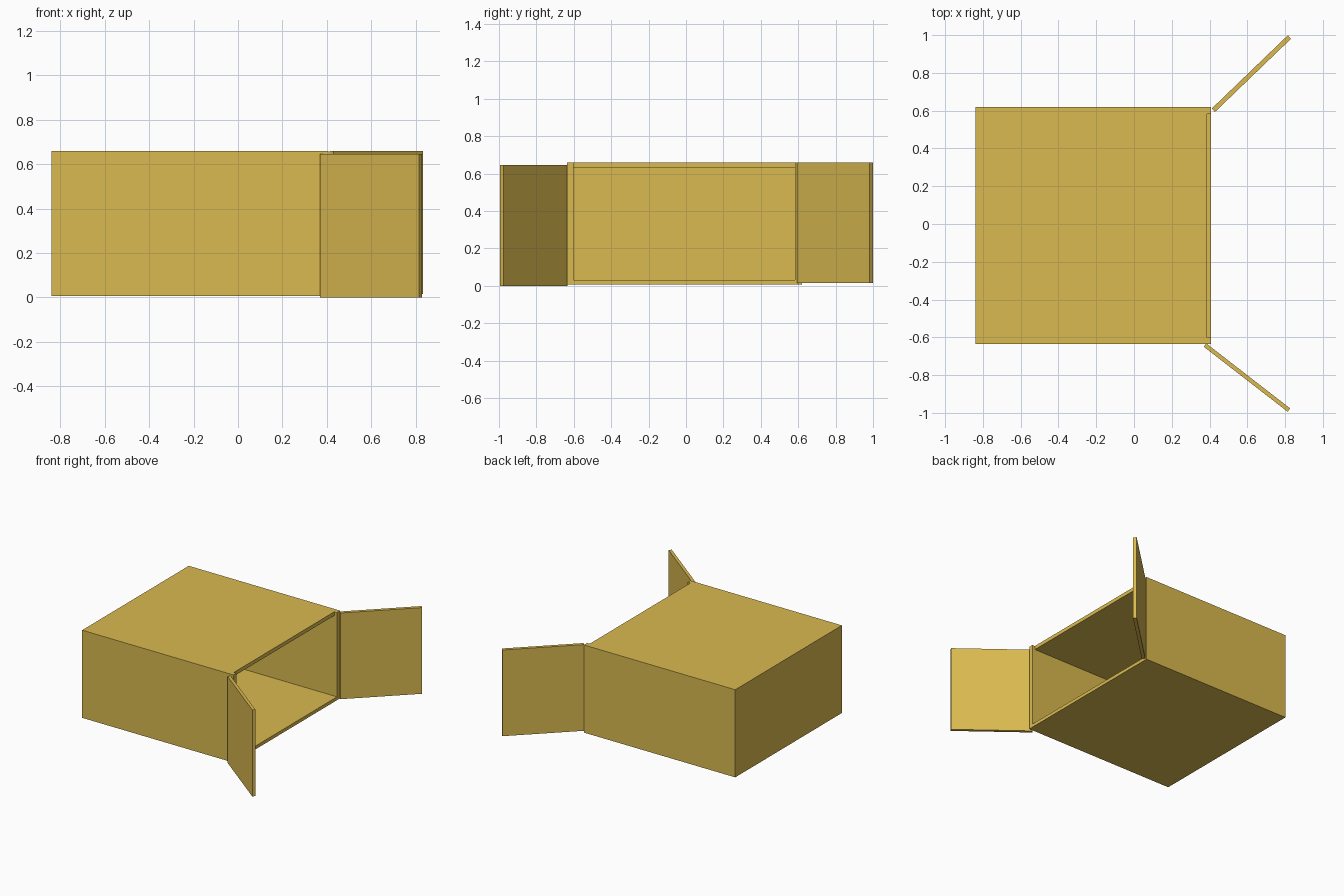
import bpy
import math
from mathutils import Vector

cube = bpy.data.objects.get("Cube")
if cube:
    bpy.data.objects.remove(cube, do_unlink=True)

COLOR = (0.70, 0.49, 0.08, 1.0)
mat = bpy.data.materials.new("ochre_yellow")
mat.use_nodes = True
mat.diffuse_color = COLOR
mat.node_tree.nodes["Principled BSDF"].inputs["Base Color"].default_value = COLOR


def panel(name, center, size, angle=0.0):
    """A flat board, turned about z."""
    bpy.ops.mesh.primitive_cube_add(size=1, location=center, rotation=(0, 0, angle))
    obj = bpy.context.object
    obj.name = name
    obj.scale = size
    bpy.ops.object.transform_apply(location=False, rotation=False, scale=True)
    obj.data.materials.append(mat)
    return obj


def board(name, low, high):
    """A board given by its two opposite corners."""
    low, high = Vector(low), Vector(high)
    return panel(name, (low + high) / 2, high - low)


def door(name, hinge, tip, z0, z1, thick):
    """An upright door swung open from hinge to tip."""
    hinge, tip = Vector(hinge), Vector(tip)
    mid, run = (hinge + tip) / 2, tip - hinge
    return panel(name, (mid.x, mid.y, (z0 + z1) / 2),
                 (run.length, thick, z1 - z0), math.atan2(run.y, run.x))


# Cabinet shell, open on the +x side
BACK, RIM = -0.84, 0.408
FRONT, REAR = -0.635, 0.62
BOTTOM, TOP = 0.007, 0.66
IN_FRONT, IN_REAR = -0.602, 0.583
FLOOR, CEILING = 0.032, 0.632
INNER = BACK + 0.025

board("front_wall", (BACK, FRONT, BOTTOM), (RIM, IN_FRONT, TOP))
board("rear_wall", (BACK, IN_REAR, BOTTOM), (RIM, REAR, TOP))
board("back_wall", (BACK, IN_FRONT, BOTTOM), (INNER, IN_REAR, TOP))
board("floor_panel", (INNER, IN_FRONT, BOTTOM), (RIM, IN_REAR, FLOOR))
# The top panel stops a little short of the rim
board("top_panel", (INNER, IN_FRONT, CEILING), (0.386, IN_REAR, TOP))

# Two open doors
door("front_door", (0.376, -0.641), (0.82, -0.985), 0.0, 0.645, 0.022)
door("rear_door", (0.42, 0.602), (0.823, 0.99), 0.016, 0.658, 0.025)
